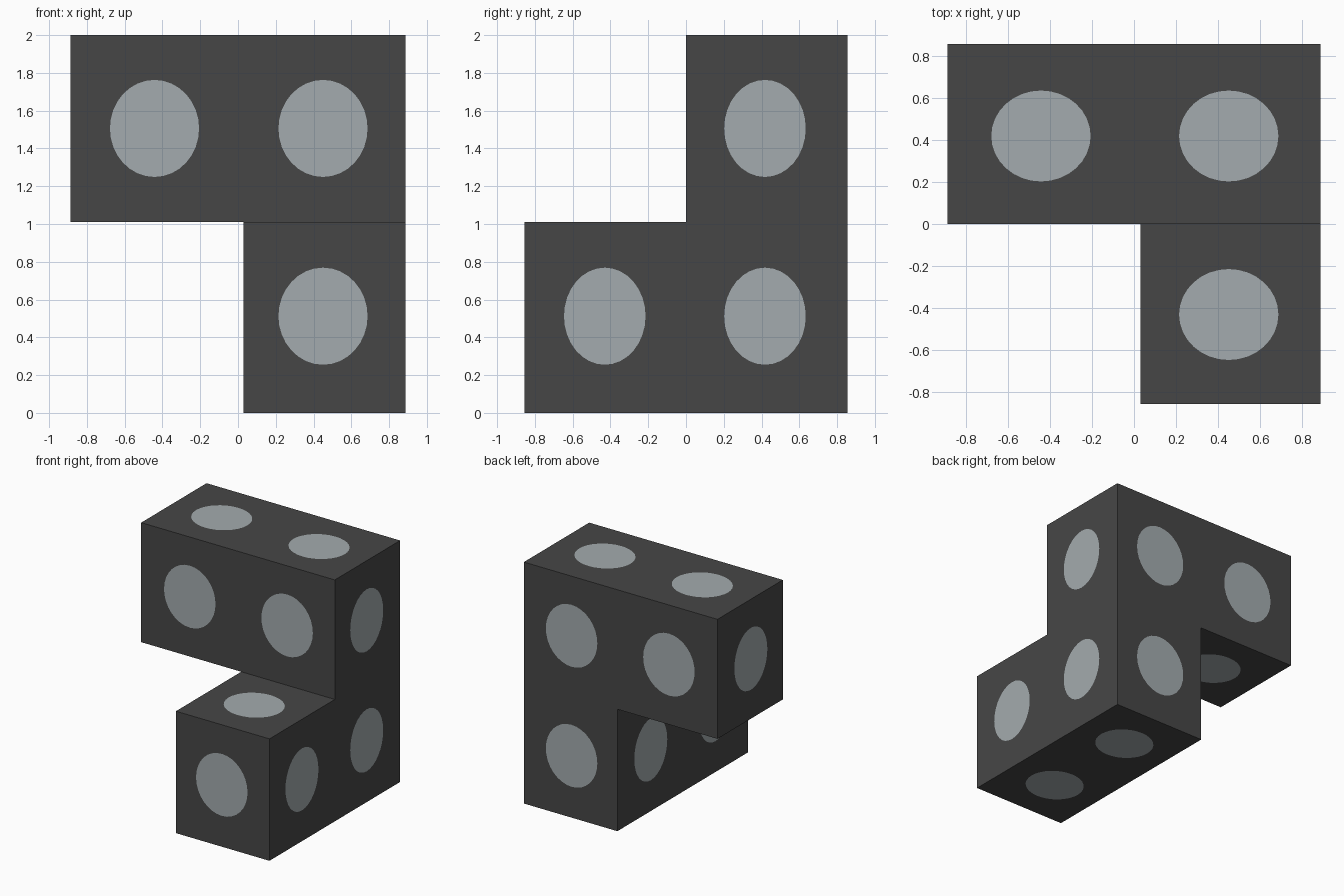
import bpy, bmesh, math
from mathutils import Vector

if "Cube" in bpy.data.objects:
    bpy.data.objects.remove(bpy.data.objects["Cube"])

# Four cells of a 2 x 2 x 2 grid make the twisted block
GRID = ((-0.887, 0.03, 0.887), (-0.855, 0.0, 0.855), (0.0, 1.01, 2.0))
SPOT_CENTRE = ((-0.442, 0.45), (-0.43, 0.418), (0.512, 1.506))
SPOT_RADIUS = (0.236, 0.216, 0.257)
CELLS = {(0, 1, 1), (1, 1, 1), (1, 1, 0), (1, 0, 0)}
SIDES = 32


def material(name, rgb):
    m = bpy.data.materials.new(name)
    m.diffuse_color = (*rgb, 1)
    m.use_nodes = True
    m.node_tree.nodes["Principled BSDF"].inputs["Base Color"].default_value = m.diffuse_color
    return m


def spotted_face(bm, cell, axis, side):
    """One cell side: a rectangular frame around a flush oval spot."""
    u, v = (axis + 1) % 3, (axis + 2) % 3
    outer, inner = [], []
    for i in range(SIDES):
        a = 2 * math.pi * i / SIDES * (1 if side else -1)
        d = {u: math.cos(a), v: math.sin(a)}
        reach = max(abs(d[u]), abs(d[v]))
        p, q = Vector(), Vector()
        p[axis] = q[axis] = GRID[axis][cell[axis] + side]
        for k in (u, v):
            lo, hi = GRID[k][cell[k]], GRID[k][cell[k] + 1]
            p[k] = (lo + hi) / 2 + d[k] / reach * (hi - lo) / 2
            q[k] = SPOT_CENTRE[k][cell[k]] + SPOT_RADIUS[k] * d[k]
        outer.append(bm.verts.new(p))
        inner.append(bm.verts.new(q))
    for i in range(SIDES):
        j = (i + 1) % SIDES
        bm.faces.new((outer[i], outer[j], inner[j], inner[i]))
    bm.faces.new(inner).material_index = 1


# Build only the exposed sides of each cell
bm = bmesh.new()
for cell in sorted(CELLS):
    for axis in range(3):
        for side in (0, 1):
            near = list(cell)
            near[axis] += 1 if side else -1
            if tuple(near) not in CELLS:
                spotted_face(bm, cell, axis, side)
bmesh.ops.remove_doubles(bm, verts=bm.verts[:], dist=0.0005)

mesh = bpy.data.meshes.new("spotted_block")
bm.to_mesh(mesh)
bm.free()
mesh.materials.append(material("dark grey", (0.062, 0.062, 0.062)))
mesh.materials.append(material("pale grey spots", (0.37, 0.41, 0.425)))
bpy.context.collection.objects.link(bpy.data.objects.new("spotted_block", mesh))
